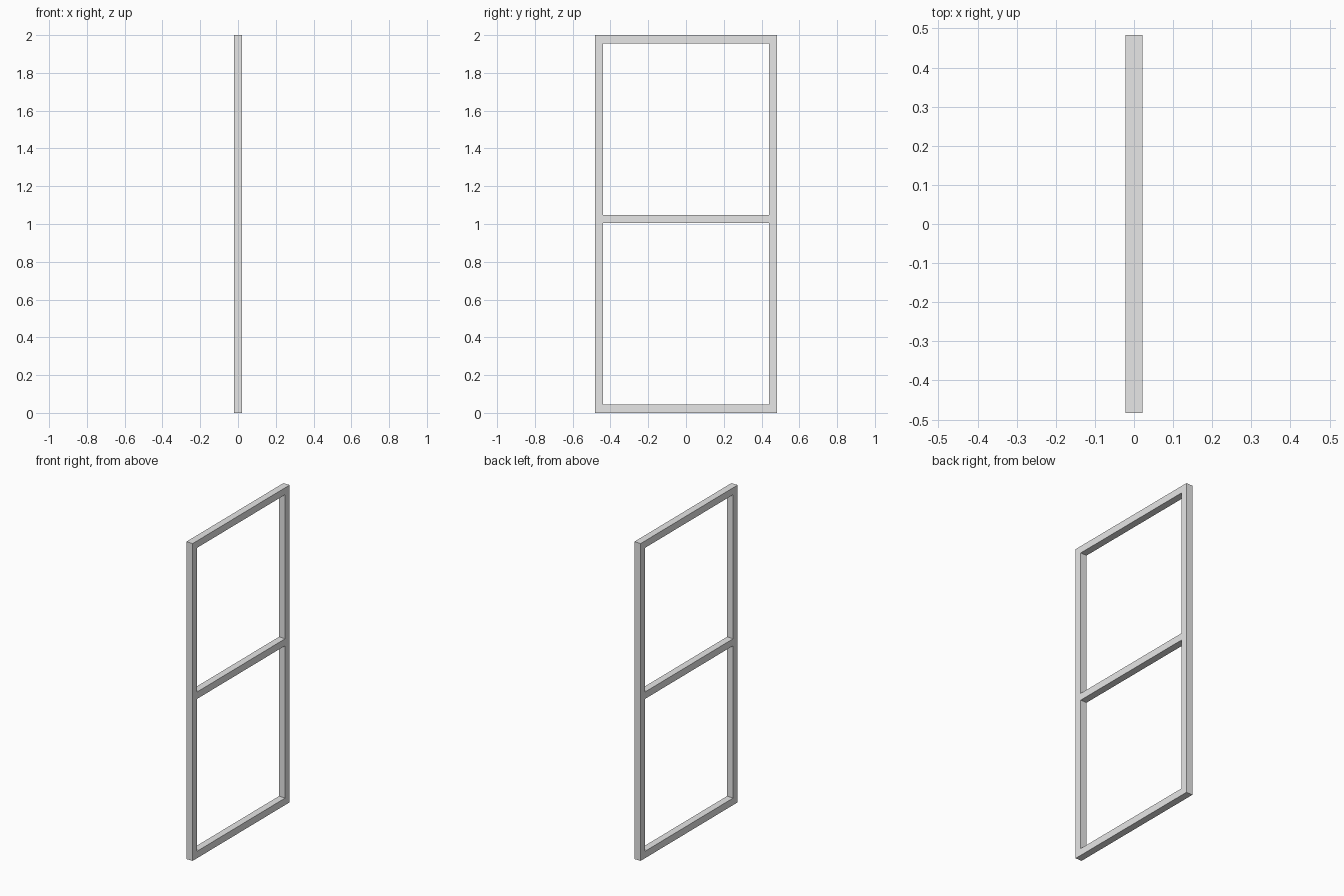
import bpy

cube = bpy.data.objects.get("Cube")
if cube:
    bpy.data.objects.remove(cube, do_unlink=True)

HEIGHT = 2.0
HALF_WIDTH = 0.483
BAR = 0.044      # square section of every bar
INNER = HALF_WIDTH - BAR

grey = bpy.data.materials.new("light_grey")
grey.use_nodes = True
colour = (0.8, 0.8, 0.8, 1.0)
grey.diffuse_color = colour
grey.node_tree.nodes["Principled BSDF"].inputs["Base Color"].default_value = colour


def bar(name, y, z, length_y, length_z):
    """Square-edged bar centred at (0, y, z)."""
    bpy.ops.mesh.primitive_cube_add(size=1, location=(0, y, z))
    obj = bpy.context.object
    obj.name = name
    obj.scale = (BAR, length_y, length_z)
    bpy.ops.object.transform_apply(location=False, rotation=False, scale=True)
    obj.data.materials.append(grey)


# Upright posts, full height
for name, side in (("front_post", -1), ("back_post", 1)):
    bar(name, side * (HALF_WIDTH - BAR / 2), HEIGHT / 2, BAR, HEIGHT)

# Horizontal rails fitted between the posts
for name, bottom in (("bottom_rail", 0), ("middle_rail", 1.004), ("top_rail", HEIGHT - BAR)):
    bar(name, 0, bottom + BAR / 2, 2 * INNER, BAR)
